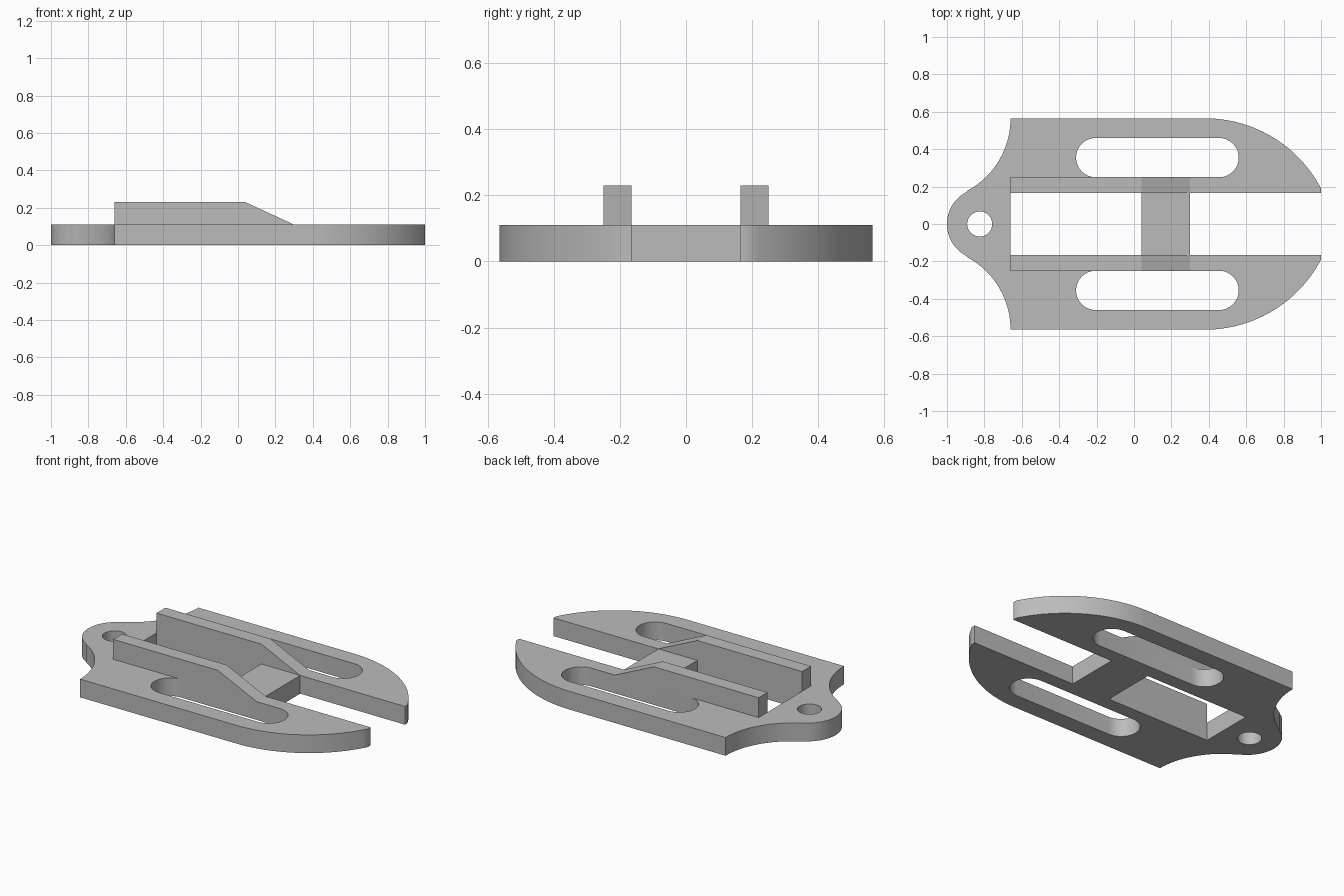
import bpy
import bmesh
from math import atan2, cos, sin, pi

cube = bpy.data.objects.get("Cube")
if cube:
    bpy.data.objects.remove(cube)

THICK, RAIL_TOP = 0.11, 0.23
INNER, RAIL_OUT, HALF_W = 0.165, 0.25, 0.565
BACK, BAR_A, BAR_B = -0.66, 0.04, 0.30

grey = bpy.data.materials.new("plain grey")
grey.use_nodes = True
COLOUR = (0.5, 0.5, 0.5, 1)
grey.diffuse_color = COLOUR
grey.node_tree.nodes["Principled BSDF"].inputs["Base Color"].default_value = COLOUR


def arc(cx, cy, r, a, b, n):
    """Points on a circle from angle a to angle b."""
    return [(cx + r * cos(a + (b - a) * i / n), cy + r * sin(a + (b - a) * i / n))
            for i in range(n + 1)]


def slot(x0, x1, cy, r):
    """Outline of a long hole with round ends."""
    return (arc(x1 - r, cy, r, -pi / 2, pi / 2, 16)
            + arc(x0 + r, cy, r, pi / 2, 3 * pi / 2, 16))


# Half outline of the plate, from the front notch round to the ear
tip_cx, tip_cy, tip_r = 0.38, -0.135, 0.70
neck_cx, neck_r = -1.10, 0.44
ear_cx, ear_r = -0.808, 0.192
join = (-0.887, 0.175)
half = [(BAR_B, INNER), (1.0, INNER)]
half += arc(tip_cx, tip_cy, tip_r, atan2(0.19 - tip_cy, 1 - tip_cx), pi / 2, 24)
half += arc(neck_cx, HALF_W, neck_r, 0,
            atan2(join[1] - HALF_W, join[0] - neck_cx), 20)
half += arc(ear_cx, 0, ear_r, atan2(join[1], join[0] - ear_cx), pi, 16)[1:]
outline = half + [(x, -y) for x, y in reversed(half[:-1])]

# Openings: window behind the cross bar, ring hole, two long slots
window = [(BACK, -INNER), (BAR_A, -INNER), (BAR_A, INNER), (BACK, INNER)]
ring_hole = arc(-0.825, 0, 0.067, 0, 2 * pi, 32)[:-1]
slots = [slot(-0.31, 0.56, s * 0.355, 0.105) for s in (1, -1)]

# Base plate: filled flat curve given thickness, then made a mesh
curve = bpy.data.curves.new("base_plate", "CURVE")
curve.dimensions = "2D"
curve.fill_mode = "BOTH"
curve.extrude = THICK / 2
for loop in [outline, window, ring_hole] + slots:
    spline = curve.splines.new("POLY")
    spline.points.add(len(loop) - 1)
    for p, (x, y) in zip(spline.points, loop):
        p.co = (x, y, 0, 1)
    spline.use_cyclic_u = True
plate = bpy.data.objects.new("base_plate", curve)
bpy.context.collection.objects.link(plate)
plate.location.z = THICK / 2
bpy.ops.object.select_all(action="DESELECT")
plate.select_set(True)
bpy.context.view_layer.objects.active = plate
bpy.ops.object.convert(target="MESH")
plate = bpy.context.object
bm = bmesh.new()
bm.from_mesh(plate.data)
bmesh.ops.remove_doubles(bm, verts=bm.verts, dist=0.0005)
bmesh.ops.recalc_face_normals(bm, faces=bm.faces)
bm.to_mesh(plate.data)
bm.free()
plate.data.materials.clear()
plate.data.materials.append(grey)
bpy.ops.object.shade_smooth_by_angle()

# Guide rails with sloped front ends
profile = [(BACK, THICK), (BAR_B, THICK), (BAR_A, RAIL_TOP), (BACK, RAIL_TOP)]
for name, side in (("back_rail", 1), ("front_rail", -1)):
    bm = bmesh.new()
    face = bm.faces.new([bm.verts.new((x, side * INNER, z)) for x, z in profile])
    ext = bmesh.ops.extrude_face_region(bm, geom=[face])
    bmesh.ops.translate(bm, vec=(0, side * (RAIL_OUT - INNER), 0),
                        verts=[v for v in ext["geom"] if isinstance(v, bmesh.types.BMVert)])
    bmesh.ops.recalc_face_normals(bm, faces=bm.faces)
    mesh = bpy.data.meshes.new(name)
    bm.to_mesh(mesh)
    bm.free()
    mesh.materials.append(grey)
    bpy.context.collection.objects.link(bpy.data.objects.new(name, mesh))
